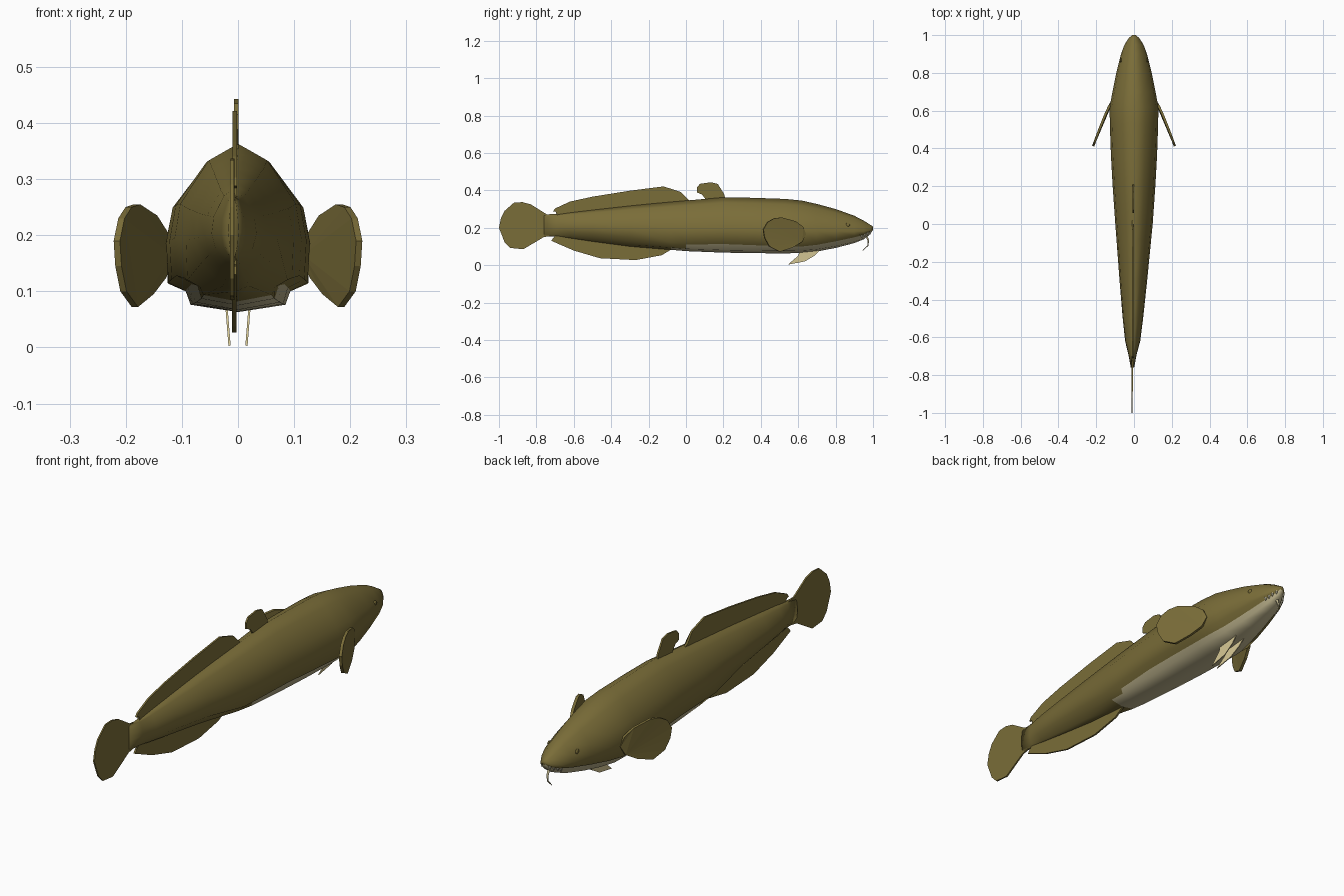
import bpy, bmesh, math
from mathutils import Vector

if "Cube" in bpy.data.objects:
    bpy.data.objects.remove(bpy.data.objects["Cube"])


def mat(name, rgb):
    m = bpy.data.materials.new(name)
    m.diffuse_color = (*rgb, 1)
    m.use_nodes = True
    m.node_tree.nodes["Principled BSDF"].inputs["Base Color"].default_value = m.diffuse_color
    return m


OLIVE = mat("olive skin", (0.195, 0.153, 0.040))
BELLY = mat("pale belly", (0.52, 0.46, 0.27))
CREAM = mat("cream fin", (0.70, 0.60, 0.31))
TOOTH = mat("ivory teeth", (0.72, 0.67, 0.48))


def finish(bm, name, mats, smooth=None):
    bmesh.ops.recalc_face_normals(bm, faces=bm.faces)
    me = bpy.data.meshes.new(name)
    bm.to_mesh(me)
    bm.free()
    for m in mats:
        me.materials.append(m)
    ob = bpy.data.objects.new(name, me)
    bpy.context.collection.objects.link(ob)
    if smooth:
        bpy.ops.object.select_all(action='DESELECT')
        ob.select_set(True)
        bpy.context.view_layer.objects.active = ob
        bpy.ops.object.shade_smooth_by_angle(angle=math.radians(smooth))
    return ob


# Body: lofted rings (y, bottom z, top z, half width, belly line fraction)
stations = [
    (1.0, .188, .207, .010, .25), (.985, .165, .216, .027, .25), (.95, .138, .238, .050, .24),
    (.90, .118, .264, .069, .21), (.80, .092, .300, .094, .17), (.70, .073, .327, .114, .14),
    (.62, .065, .345, .129, .125), (.53, .063, .354, .128, .13), (.36, .064, .360, .122, .145),
    (.20, .067, .363, .113, .155), (.0, .075, .345, .099, .13), (-.08, .082, .338, .092, .10),
    (-.30, .100, .318, .073, .12), (-.50, .125, .297, .054, .12), (-.62, .142, .284, .040, .12),
    (-.69, .152, .275, .022, .12), (-.76, .155, .270, .009, .12)]
bm = bmesh.new()
rings = []
for y, z0, z1, w, b in stations:
    r = max(0, min(1, (-.08 - y) / .25))  # the rear body narrows to a keel
    h = max(0, min(1, (y - .6) / .25))    # the jaw tucks in under the head
    half = [(.66 - .4 * r - .08 * h, .045), (.73 - .25 * r - .09 * h, b),
            (.97 - .14 * r, b + .05 + .07 * r), (1, .43), (.91, .64), (.46, .9)]
    prof = [(0, 0)] + half + [(0, 1)] + [(-u, t) for u, t in reversed(half)]
    shift = -.008 * max(0, min(1, -y / .7))
    rings.append([bm.verts.new((u * w + shift, y, z0 + t * (z1 - z0))) for u, t in prof])
n = len(rings[0])
for k, (a, c) in enumerate(zip(rings, rings[1:])):
    for i in range(n):
        f = bm.faces.new((a[i], a[(i + 1) % n], c[(i + 1) % n], c[i]))
        # belly strip lies below the belly line, tapering to the anal fin
        end = stations[k + 1][0]
        f.material_index = int((end > -.09 and i in (0, n - 1)) or (end > -.01 and i in (1, n - 2)))
bm.faces.new(rings[0])
bm.faces.new(rings[-1])
finish(bm, "body", [OLIVE, BELLY], 85)


def fin(name, pts, place, material, thick=.008):
    """Thin plate from an outline; place(a, b) gives the 3D point."""
    bm = bmesh.new()
    P = [Vector(place(a, b)) for a, b in pts]
    nrm = Vector((0, 0, 0))
    for p, q in zip(P, P[1:] + P[:1]):
        nrm += p.cross(q)
    off = nrm.normalized() * thick / 2
    A = [bm.verts.new(p + off) for p in P]
    B = [bm.verts.new(p - off) for p in P]
    bm.faces.new(A)
    bm.faces.new(B[::-1])
    for i in range(len(P)):
        j = (i + 1) % len(P)
        bm.faces.new((A[i], B[i], B[j], A[j]))
    bmesh.ops.triangulate(bm, faces=[f for f in bm.faces if len(f.verts) > 4])
    return finish(bm, name, [material])


# Fins on the centre line (outlines in y, z)
fin("first_dorsal_fin",
    [(.21, .355), (.205, .378), (.17, .434), (.134, .443), (.075, .435), (.058, .415), (.06, .388),
     (.085, .378), (.105, .362), (.11, .345)], lambda y, z: (-.003, y, z), OLIVE)
fin("second_dorsal_fin",
    [(.03, .335), (.0, .352), (-.03, .392), (-.12, .421), (-.3, .398), (-.5, .366), (-.62, .340),
     (-.70, .303), (-.71, .288), (-.69, .284), (-.69, .262), (-.3, .305)],
    lambda y, z: (-.006, y, z), OLIVE)
fin("anal_fin",
    [(-.06, .095), (-.09, .078), (-.13, .053), (-.27, .027), (-.46, .037), (-.60, .078), (-.72, .13),
     (-.71, .145), (-.69, .148), (-.69, .165), (-.3, .115)], lambda y, z: (-.007, y, z), OLIVE)
fin("tail_fin",
    [(-.70, .268), (-.745, .272), (-.83, .325), (-.875, .337), (-.92, .334), (-.97, .29), (-.99, .25),
     (-1, .2), (-.97, .123), (-.94, .092), (-.87, .085), (-.76, .150), (-.70, .160)],
    lambda y, z: (-.009 + .006 * (y + .7), y, z), OLIVE, .007)

# Paired pectoral and pelvic fins, eyes
for s, side in ((1, "right"), (-1, "left")):
    fin(side + "_pectoral_fin",
        [(.64, .165), (.625, .205), (.585, .235), (.51, .255), (.47, .25), (.435, .23), (.412, .19),
         (.42, .145), (.445, .10), (.50, .072), (.57, .095), (.62, .125)],
        lambda y, z: (s * (.121 + .095 * ((.64 - y) / .228) ** 0.85), y, z), OLIVE, .012)
    fin(side + "_pelvic_fin",
        [(.72, .085), (.69, .052), (.635, .02), (.545, .003), (.60, .05), (.61, .08)],
        lambda y, z: (s * (.022 - (.09 - z) * .08), y, z), CREAM, .004)
    bm = bmesh.new()
    bmesh.ops.create_uvsphere(bm, u_segments=12, v_segments=8, radius=.011)
    bmesh.ops.scale(bm, verts=bm.verts, vec=(.5, 1, 1))
    bmesh.ops.translate(bm, verts=bm.verts, vec=(s * .069, .865, .215))
    finish(bm, side + "_eye", [OLIVE], 60)

# Teeth along the upper lip
bm = bmesh.new()
for s in (1, -1):
    for y, x, z in ((.985, .019, .176), (.97, .029, .168), (.955, .036, .161), (.94, .042, .155)):
        r = bmesh.ops.create_cone(bm, segments=6, radius1=.002, radius2=.006, depth=.014, cap_ends=True)
        bmesh.ops.translate(bm, verts=r['verts'], vec=(s * x, y, z))
finish(bm, "teeth", [TOOTH])

# Chin barbel: thin tapering tube
cu = bpy.data.curves.new("chin_barbel", 'CURVE')
cu.dimensions = '3D'
cu.bevel_depth = .006
cu.bevel_resolution = 1
sp = cu.splines.new('POLY')
path = [(.955, .155, 1.2), (.968, .15, 1), (.975, .13, .8), (.972, .105, .6), (.945, .078, .25)]
sp.points.add(len(path) - 1)
for p, (y, z, r) in zip(sp.points, path):
    p.co = (0, y, z, 1)
    p.radius = r
cu.materials.append(BELLY)
bpy.context.collection.objects.link(bpy.data.objects.new("chin_barbel", cu))
